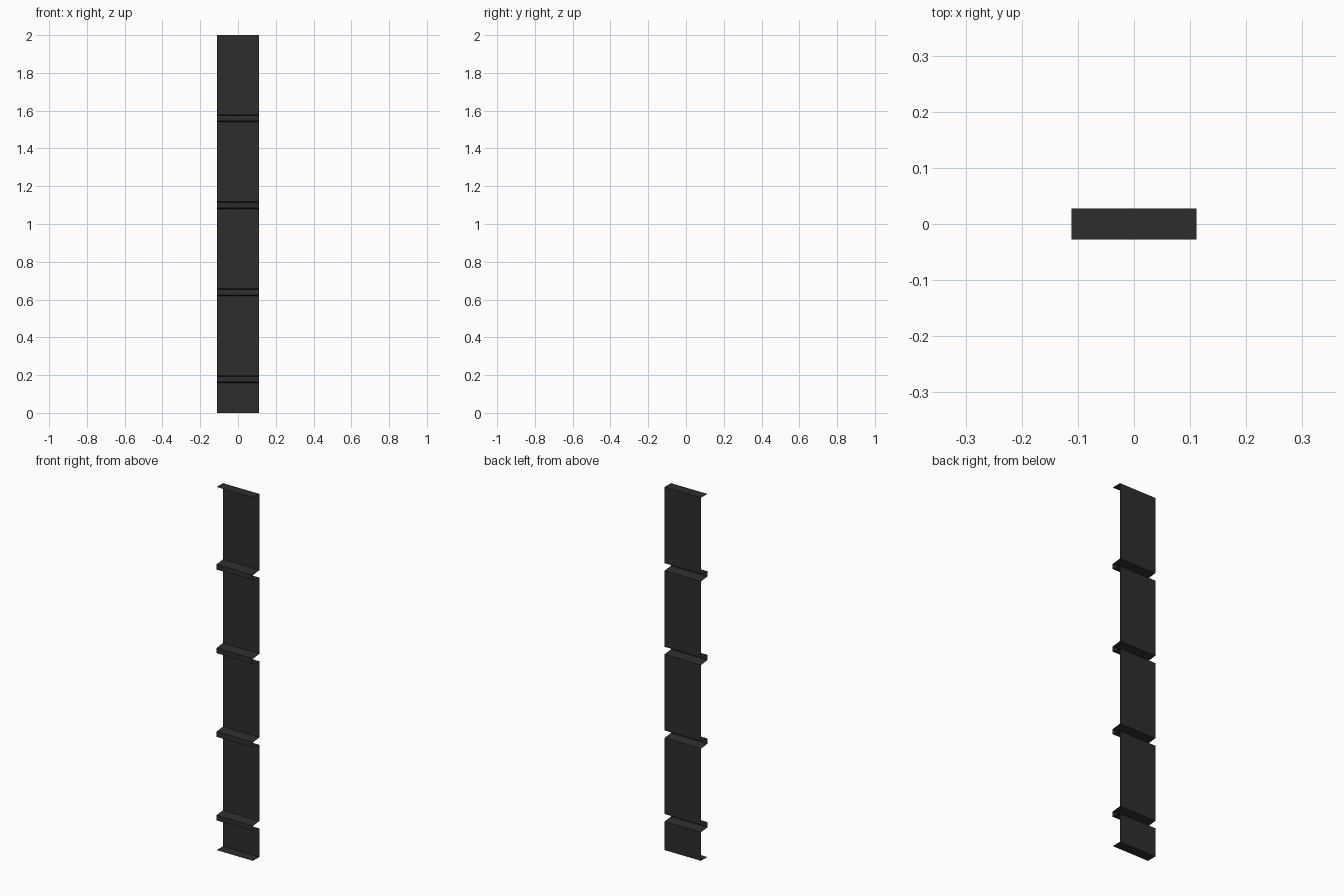
import bpy
import bmesh

if "Cube" in bpy.data.objects:
    bpy.data.objects.remove(bpy.data.objects["Cube"])

HALF_W = 0.111          # half width along x
BACK, FRONT = 0.0275, -0.0275
HEIGHT = 2.0
RIB_START, RIB_PITCH, RIB_COUNT = 0.178, 0.4605, 4
RIB_OUTER, RIB_INNER = 0.0205, 0.0145   # rib half heights at the panel and at the front

# Folded sheet profile (y, z): bottom flange, ribbed panel, top flange
profile = [(FRONT, 0.0), (BACK, 0.0)]
for i in range(RIB_COUNT):
    z = RIB_START + i * RIB_PITCH
    profile += [(BACK, z - RIB_OUTER), (FRONT, z - RIB_INNER),
                (FRONT, z + RIB_INNER), (BACK, z + RIB_OUTER)]
profile += [(BACK, HEIGHT), (FRONT, HEIGHT)]

# Sweep the profile across the width as a thin open sheet
bm = bmesh.new()
verts = [bm.verts.new((-HALF_W, y, z)) for y, z in profile]
edges = [bm.edges.new(pair) for pair in zip(verts, verts[1:])]
swept = bmesh.ops.extrude_edge_only(bm, edges=edges)["geom"]
bmesh.ops.translate(bm, vec=(2 * HALF_W, 0, 0),
                    verts=[g for g in swept if isinstance(g, bmesh.types.BMVert)])

# Face the panel towards the front
bmesh.ops.recalc_face_normals(bm, faces=bm.faces)
bm.normal_update()
panel = max(bm.faces, key=lambda f: f.calc_area())
if panel.normal.y > 0:
    bmesh.ops.reverse_faces(bm, faces=bm.faces)

mesh = bpy.data.meshes.new("ribbed_panel")
bm.to_mesh(mesh)
bm.free()

# Dark grey sheet metal
mat = bpy.data.materials.new("dark grey")
mat.diffuse_color = (0.027, 0.027, 0.027, 1.0)
mat.use_nodes = True
mat.node_tree.nodes["Principled BSDF"].inputs["Base Color"].default_value = mat.diffuse_color
mesh.materials.append(mat)
bpy.context.collection.objects.link(bpy.data.objects.new("ribbed_panel", mesh))
